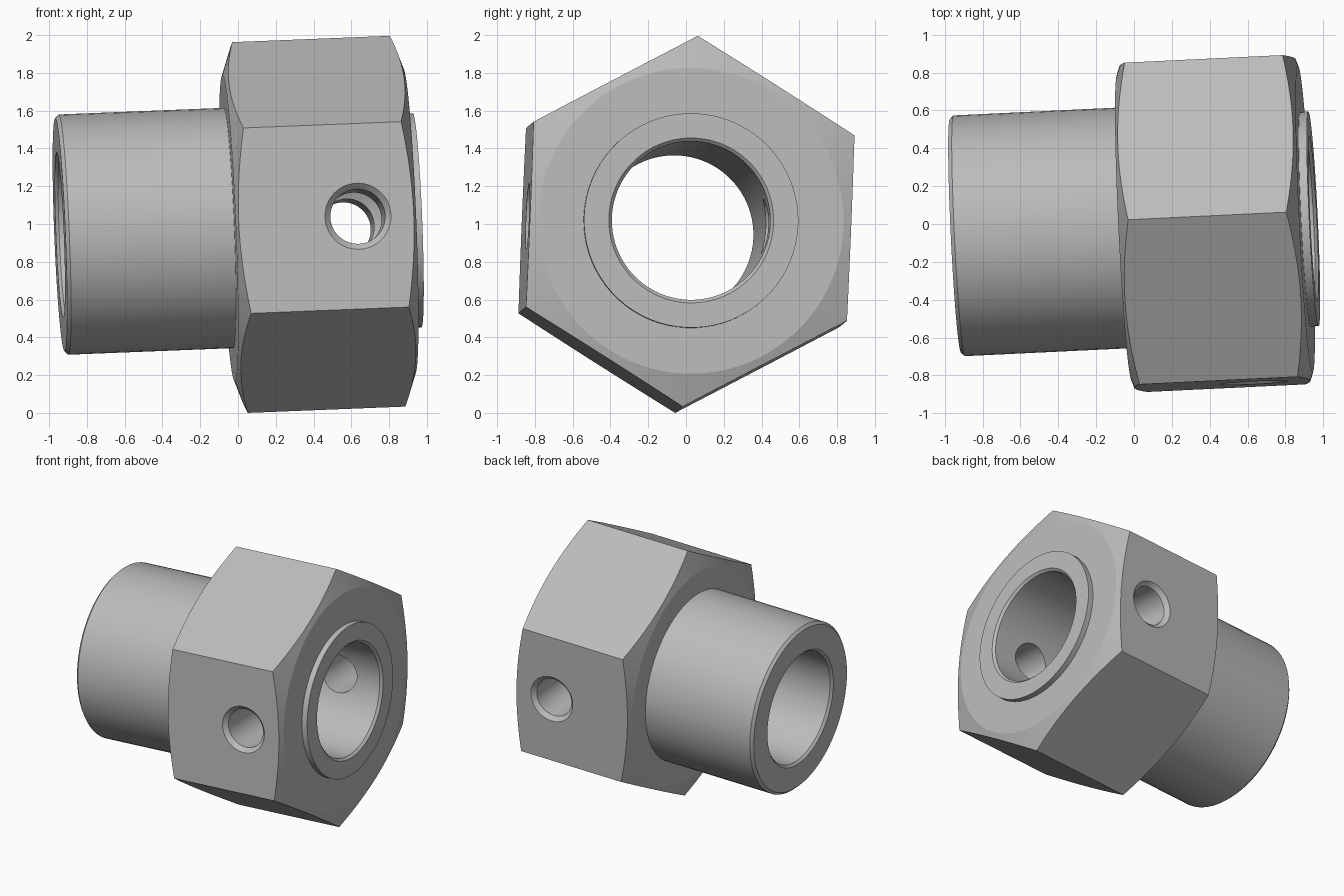
import bpy, bmesh, math
from mathutils import Matrix, Vector

cube = bpy.data.objects.get("Cube")
if cube:
    bpy.data.objects.remove(cube, do_unlink=True)

# One plain grey metal
metal = bpy.data.materials.new("grey metal")
metal.use_nodes = True
GREY = (0.5, 0.5, 0.5, 1)
metal.diffuse_color = GREY
metal.node_tree.nodes["Principled BSDF"].inputs["Base Color"].default_value = GREY


def lathe(name, profile, sides=72, phase=0.0, axis="X"):
    """Solid of revolution from (position, radius) pairs."""
    bm = bmesh.new()
    rings = []
    for pos, rad in profile:
        ring = []
        for i in range(sides):
            a = phase + math.tau * i / sides
            u, v = rad * math.cos(a), rad * math.sin(a)
            ring.append(bm.verts.new((pos, u, v) if axis == "X" else (u, pos, v)))
        rings.append(ring)
    for r0, r1 in zip(rings, rings[1:]):
        for i in range(sides):
            j = (i + 1) % sides
            bm.faces.new((r0[i], r0[j], r1[j], r1[i]))
    bm.faces.new(rings[0])
    bm.faces.new(rings[-1])
    bmesh.ops.recalc_face_normals(bm, faces=bm.faces)
    mesh = bpy.data.meshes.new(name)
    bm.to_mesh(mesh)
    bm.free()
    mesh.materials.append(metal)
    obj = bpy.data.objects.new(name, mesh)
    bpy.context.scene.collection.objects.link(obj)
    return obj


def combine(target, tool, operation):
    """Apply a boolean and discard the tool."""
    mod = target.modifiers.new("boolean", "BOOLEAN")
    mod.object, mod.operation, mod.solver = tool, operation, "EXACT"
    bpy.context.view_layer.objects.active = target
    bpy.ops.object.modifier_apply(modifier=mod.name)
    bpy.data.objects.remove(tool, do_unlink=True)


# Hexagonal head with conical corner chamfers on both ends
fitting = lathe("hex_fitting", [(-0.05, 0.983), (0.907, 0.983)], 6, math.pi / 6)
cone = lathe("corner_cone", [(-0.05, 0.81), (0.03, 1.04), (0.827, 1.04), (0.907, 0.81)], 144)
combine(fitting, cone, "INTERSECT")

# Round sleeve on one side and low boss on the other
sleeve = lathe("sleeve_and_boss", [(-0.945, 0.617), (-0.925, 0.637), (0.4, 0.637),
                                   (0.4, 0.568), (0.95, 0.568)])
combine(fitting, sleeve, "UNION")

# Through bore with chamfered mouths
bore = lathe("bore_cutter", [(-1.0, 0.492), (-0.928, 0.42), (0.933, 0.42), (1.0, 0.487)])
combine(fitting, bore, "DIFFERENCE")

# Cross hole with a countersink on both opposite flats
cross = lathe("cross_hole_cutter", [(-0.95, 0.274), (-0.821, 0.145),
                                    (0.821, 0.145), (0.95, 0.274)], 48, axis="Y")
cross.data.transform(Matrix.Translation((0.597, 0, 0)))
combine(fitting, cross, "DIFFERENCE")

# Slight tilt and roll of the whole part
along = Vector((1, 0.048, 0.04)).normalized()
up = Vector((0, 0, 1))
up = (up - along * up.dot(along)).normalized()
side = up.cross(along)
frame = Matrix((along, side, up)).transposed().to_4x4()
roll = Matrix.Rotation(math.radians(-2.45), 4, "X")
fitting.data.transform(Matrix.Translation((0, -0.018, 0.985)) @ frame @ roll)

# Rest the lowest corner on the ground
low = min(v.co.z for v in fitting.data.vertices)
fitting.data.transform(Matrix.Translation((0, 0, -low)))

bpy.ops.object.select_all(action="DESELECT")
fitting.select_set(True)
bpy.context.view_layer.objects.active = fitting
bpy.ops.object.shade_smooth_by_angle(angle=math.radians(15))
